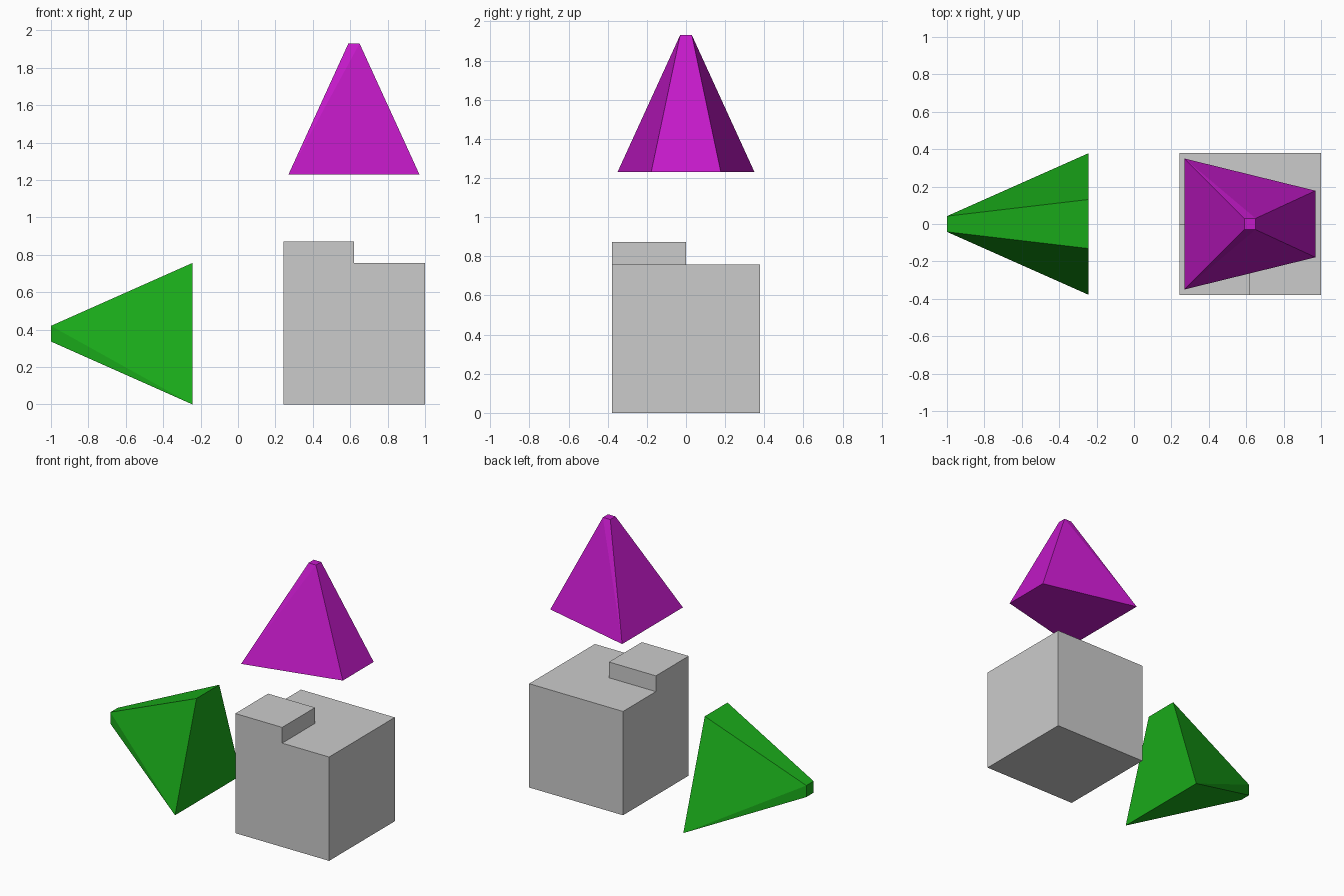
import bpy, bmesh
from mathutils import Matrix, Vector

if "Cube" in bpy.data.objects:
    bpy.data.objects.remove(bpy.data.objects["Cube"])


def finish(bm, name, color=None):
    bmesh.ops.dissolve_limit(bm, angle_limit=0.002, verts=bm.verts[:], edges=bm.edges[:])
    bmesh.ops.recalc_face_normals(bm, faces=bm.faces[:])
    mesh = bpy.data.meshes.new(name)
    bm.to_mesh(mesh)
    bm.free()
    obj = bpy.data.objects.new(name, mesh)
    bpy.context.collection.objects.link(obj)
    if color:
        mat = bpy.data.materials.new(name + "_paint")
        mat.diffuse_color = (*color, 1)
        mat.use_nodes = True
        mat.node_tree.nodes["Principled BSDF"].inputs["Base Color"].default_value = mat.diffuse_color
        mesh.materials.append(mat)
    return obj


def tapered_solid(name, near, far, half, length, tip, color, matrix):
    """Trapezoid base (half widths near and far) narrowing to a small square tip."""
    bm = bmesh.new()
    for s in (-1, 1):
        for p in ((-half, s * near, 0), (half, s * far, 0),
                  (-tip, s * tip, length), (tip, s * tip, length)):
            bm.verts.new(matrix @ Vector(p))
    bmesh.ops.convex_hull(bm, input=bm.verts[:])
    return finish(bm, name, color)


# Grey block with one raised quarter
S, H, STEP, CX = 0.757, 0.757, 0.115, 0.6215
bm = bmesh.new()
bmesh.ops.create_cube(bm, size=1, matrix=Matrix.Translation((CX, 0, H / 2))
                      @ Matrix.Diagonal((S, S, H, 1)))
for axis in ((1, 0, 0), (0, 1, 0)):
    bmesh.ops.bisect_plane(bm, geom=bm.verts[:] + bm.edges[:] + bm.faces[:],
                           plane_co=(CX, 0, 0), plane_no=axis)
quarter = None
for f in bm.faces:
    c = f.calc_center_median()
    if c.z > H - 0.01 and c.x < CX and c.y < 0:
        quarter = f
res = bmesh.ops.extrude_face_region(bm, geom=[quarter])
bmesh.ops.translate(bm, vec=(0, 0, STEP),
                    verts=[v for v in res["geom"] if isinstance(v, bmesh.types.BMVert)])
if quarter.is_valid:
    bmesh.ops.delete(bm, geom=[quarter], context='FACES_ONLY')
finish(bm, "stepped_block")

# Purple upright tapered solid floating above the block
tapered_solid("upper_taper", 0.35, 0.178, 0.35, 0.70, 0.03, (0.55, 0.01, 0.58),
              Matrix.Translation((0.62, 0, 1.23)))

# Green tapered solid lying on its side: local x -> z, y -> y, z -> -x
lay = Matrix(((0, 0, -1, -0.243), (0, 1, 0, 0), (1, 0, 0, 0.3785), (0, 0, 0, 1)))
tapered_solid("side_taper", 0.3785, 0.131, 0.3785, 0.757, 0.042, (0.01, 0.4, 0.01), lay)
